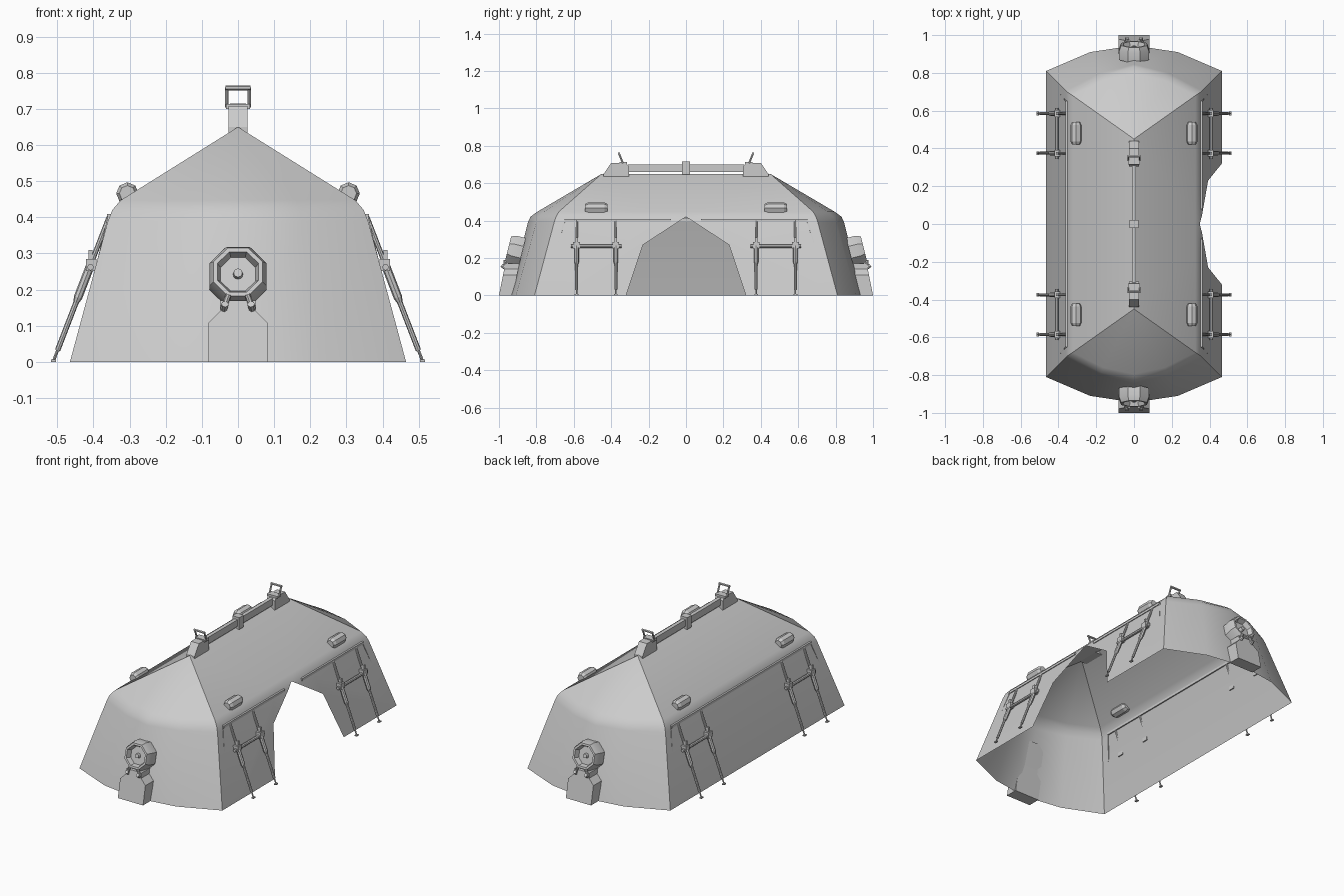
import bpy, bmesh, math
from mathutils import Vector, Matrix

if "Cube" in bpy.data.objects:
    bpy.data.objects.remove(bpy.data.objects["Cube"])

grey = bpy.data.materials.new("light_grey")
grey.use_nodes = True
grey.diffuse_color = (0.6, 0.6, 0.6, 1)
grey.node_tree.nodes["Principled BSDF"].inputs["Base Color"].default_value = (0.6, 0.6, 0.6, 1)


def finish(name, bm, angle=30):
    """Turn a bmesh into a shaded object."""
    bmesh.ops.recalc_face_normals(bm, faces=bm.faces)
    mesh = bpy.data.meshes.new(name)
    bm.to_mesh(mesh)
    bm.free()
    obj = bpy.data.objects.new(name, mesh)
    mesh.materials.append(grey)
    bpy.context.collection.objects.link(obj)
    bpy.ops.object.select_all(action="DESELECT")
    obj.select_set(True)
    bpy.context.view_layer.objects.active = obj
    bpy.ops.object.shade_smooth_by_angle(angle=math.radians(angle))
    return obj


def box(bm, size, centre, rot=Matrix()):
    m = Matrix.Translation(centre) @ rot @ Matrix.Diagonal((*size, 1))
    bmesh.ops.create_cube(bm, size=1, matrix=m)


def tube(bm, a, b, r1, r2=None, sides=8):
    """Cone or cylinder between two points."""
    a, b = Vector(a), Vector(b)
    d = b - a
    m = Matrix.Translation((a + b) / 2) @ d.to_track_quat("Z", "Y").to_matrix().to_4x4()
    bmesh.ops.create_cone(bm, cap_ends=True, segments=sides, radius1=r1,
                          radius2=r1 if r2 is None else r2, depth=d.length, matrix=m)


def prism(bm, outline, to_a, to_b):
    """Solid between two placements of one 2D outline."""
    a = [bm.verts.new(to_a(*p)) for p in outline]
    b = [bm.verts.new(to_b(*p)) for p in outline]
    n = len(a)
    bm.faces.new(a)
    bm.faces.new(b[::-1])
    for i in range(n):
        bm.faces.new((a[i], a[(i + 1) % n], b[(i + 1) % n], b[i]))


# Shell: stacked rings closing on a ridge, open underneath
levels = [(0.465, 0, 0.81, 0.91, 0.945), (0.36, 0.39, 0.705, 0.80, 0.845),
          (0.348, 0.42, 0.695, 0.785, 0.832), (0.325, 0.447, 0.68, 0.76, 0.795)]
bm = bmesh.new()
rings = []
for hx, z, corner, mid, end in levels:
    half = [(hx, corner), (hx / 2, mid), (0, end), (-hx / 2, mid), (-hx, corner)]
    ring = half + [(-x, -y) for x, y in half]
    rings.append([bm.verts.new((x, y, z)) for x, y in ring])
apex = [bm.verts.new((0, s * 0.45, 0.65)) for s in (1, -1)]
rings.append([apex[0]] * 5 + [apex[1]] * 5)
for low, high in zip(rings, rings[1:]):
    for i in range(10):
        j = (i + 1) % 10
        bm.faces.new(list(dict.fromkeys((low[i], low[j], high[j], high[i]))))

# Doorway: slice the left wall along the opening's edges and drop the middle
door = [(0.32, 0), (0.23, 0.27), (0, 0.42)]
for s in (1, -1):
    for (y1, z1), (y2, z2) in zip(door, door[1:]):
        wall = [f for f in bm.faces if f.calc_center_median().x > 0.34
                and abs(f.normal.y) < 0.3 and f.calc_center_median().z < 0.425]
        bm.normal_update()
        wall = [f for f in bm.faces if abs(f.normal.y) < 0.05
                and f.calc_center_median().x > 0.34]
        geom = wall + list({e for f in wall for e in f.edges}) + list({v for f in wall for v in f.verts})
        bmesh.ops.bisect_plane(bm, geom=geom, plane_co=(0, s * y1, z1),
                               plane_no=(0, s * (z2 - z1), y1 - y2), dist=1e-5)
bm.normal_update()


def in_door(c):
    return all((z2 - z1) * (abs(c.y) - y1) + (y1 - y2) * (c.z - z1) < 0
               for (y1, z1), (y2, z2) in zip(door, door[1:]))


gone = [f for f in bm.faces if abs(f.normal.y) < 0.05 and f.calc_center_median().x > 0.34
        and in_door(f.calc_center_median())]
bmesh.ops.delete(bm, geom=gone, context="FACES")
finish("shell", bm)

# Overhanging lip above each side wall
bm = bmesh.new()
for sx in (1, -1):
    for sy in (1, -1):
        start = 0.08 if sx > 0 else 0
        box(bm, (0.012, 0.65 - start, 0.014), (sx * 0.357, sy * (0.65 + start) / 2, 0.402))
        tube(bm, (sx * 0.356, sy * 0.648, 0.402), (sx * 0.393, sy * 0.69, 0.26), 0.006, 0.002, 4)
finish("side_lip", bm)

# Ridge rail with centre clamp
bm = bmesh.new()
box(bm, (0.022, 0.62, 0.04), (0, 0, 0.68))
box(bm, (0.045, 0.042, 0.07), (0, 0, 0.68))
finish("ridge_rail", bm)

for end, s in (("front", -1), ("back", 1)):
    # Rail end housing
    bm = bmesh.new()
    outline = [(0.305, 0.635), (0.305, 0.69), (0.32, 0.708), (0.40, 0.708), (0.44, 0.65), (0.44, 0.635)]
    prism(bm, outline, lambda y, z: (0.026, s * y, z), lambda y, z: (-0.026, s * y, z))
    box(bm, (0.066, 0.04, 0.014), (0, s * 0.335, 0.707))
    finish(end + "_rail_housing", bm)

    # Lifting handle, leaning outwards
    bm = bmesh.new()
    for x in (-0.031, 0.031):
        tube(bm, (x, s * 0.337, 0.705), (x, s * 0.358, 0.758), 0.005, sides=6)
    tube(bm, (-0.035, s * 0.358, 0.758), (0.035, s * 0.358, 0.758), 0.007, sides=6)
    finish(end + "_lifting_handle", bm)

    # Power box against the end wall
    bm = bmesh.new()
    outline = [(0.082, 0), (0.082, 0.108), (0.05, 0.14), (0.05, 0.17),
               (-0.05, 0.17), (-0.05, 0.14), (-0.082, 0.108), (-0.082, 0)]
    prism(bm, outline, lambda x, z: (x, s * (1 - 0.2 * z), z),
          lambda x, z: (x, s * (0.925 - 0.2 * z), z))
    finish(end + "_power_box", bm)

    # Octagonal vent: drum, funnel, disc and knob, tilted with the wall
    bm = bmesh.new()
    tilt = Matrix.Translation((0, s * 0.895, 0.235)) @ Matrix.Rotation(s * math.radians(-76), 4, "X")
    rings = []
    for r, h in ((0.085, -0.02), (0.085, 0.03), (0.074, 0.058), (0.062, 0.058), (0.052, 0.03)):
        angles = [math.radians(22.5 + 45 * k) for k in range(8)]
        rings.append([bm.verts.new(tilt @ Vector((r * math.cos(a), r * math.sin(a), h))) for a in angles])
    for low, high in zip(rings, rings[1:]):
        for i in range(8):
            bm.faces.new((low[i], low[(i + 1) % 8], high[(i + 1) % 8], high[i]))
    bm.faces.new(rings[-1])
    bm.faces.new(rings[0])
    tube(bm, tilt @ Vector((0, 0, 0.028)), tilt @ Vector((0, 0, 0.048)), 0.014, 0.012, 12)
    finish(end + "_vent", bm)

    # Two short pipes from box to vent
    bm = bmesh.new()
    for x in (-1, 1):
        tube(bm, (x * 0.04, s * 0.97, 0.148), (x * 0.026, s * 0.968, 0.186), 0.008)
        tube(bm, (x * 0.036, s * 0.985, 0.16), (x * 0.04, s * 0.96, 0.142), 0.01)
    finish(end + "_vent_pipes", bm)

    for side, sx in (("left", 1), ("right", -1)):
        # Roof lamp: chamfered hexagonal capsule
        bm = bmesh.new()
        p = lambda y: (sx * 0.306, s * y, 0.466)
        tube(bm, p(0.437), p(0.523), 0.031, sides=8)
        tube(bm, p(0.42), p(0.437), 0.022, 0.031, 8)
        tube(bm, p(0.523), p(0.54), 0.031, 0.022, 8)
        finish(f"{end}_{side}_roof_lamp", bm, 20)

        # Pair of telescopic struts with a crossbar
        bm = bmesh.new()
        top, foot = Vector((sx * 0.357, 0, 0.40)), Vector((sx * 0.51, 0, 0.004))
        for y in (0.375, 0.585):
            off = Vector((0, s * y, 0))
            at = lambda t: top.lerp(foot, t) + off
            tube(bm, at(0), at(0.36), 0.007)
            tube(bm, at(0.30), at(0.56), 0.012)
            tube(bm, at(0.56), at(0.60), 0.012, 0.007)
            tube(bm, at(0.56), at(0.93), 0.0075)
            tube(bm, at(0.93), at(1), 0.004)
            box(bm, (0.014, 0.02, 0.006), (foot.x, s * y, 0.003))
            box(bm, (0.03, 0.036, 0.034), (sx * 0.406, s * y, 0.268))
            box(bm, (0.012, 0.014, 0.05), (sx * 0.408, s * y, 0.285))
        tube(bm, (sx * 0.408, s * 0.345, 0.262), (sx * 0.408, s * 0.615, 0.262), 0.009)
        finish(f"{end}_{side}_struts", bm)
